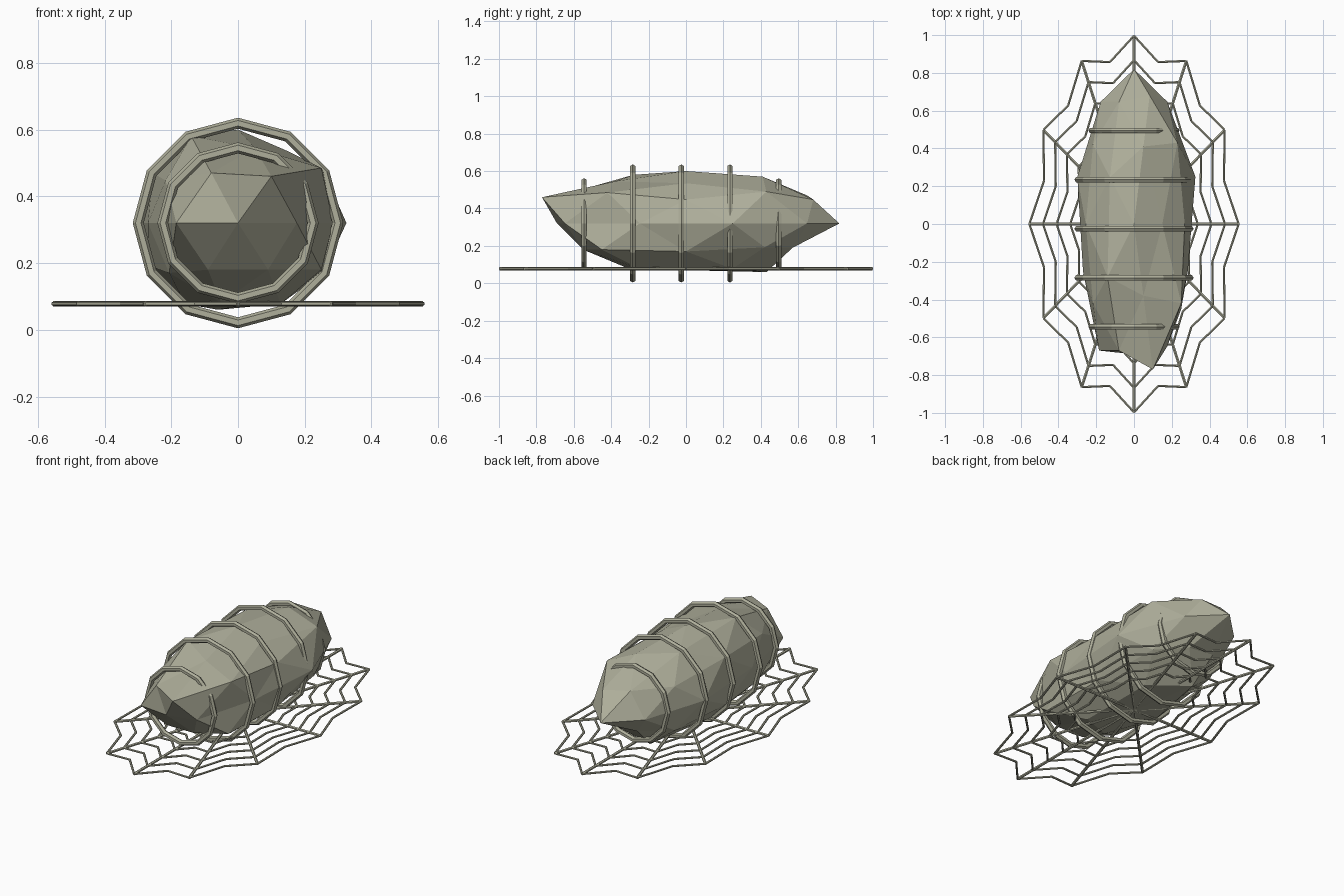
import bpy, bmesh, math
from mathutils import Vector

if "Cube" in bpy.data.objects:
    bpy.data.objects.remove(bpy.data.objects["Cube"])

mat = bpy.data.materials.new("grey_green_silk")
mat.diffuse_color = (0.43, 0.43, 0.33, 1)
mat.use_nodes = True
mat.node_tree.nodes["Principled BSDF"].inputs["Base Color"].default_value = mat.diffuse_color
CZ = 0.32  # height of the body axis


def make_object(name, bm):
    bmesh.ops.recalc_face_normals(bm, faces=bm.faces[:])
    me = bpy.data.meshes.new(name)
    bm.to_mesh(me)
    bm.free()
    me.materials.append(mat)
    ob = bpy.data.objects.new(name, me)
    bpy.context.collection.objects.link(ob)
    return ob


def strand(bm, a, b, r, sides=6):
    """Straight thin rod between two points."""
    a, b = Vector(a), Vector(b)
    d = b - a
    rot = d.to_track_quat('Z', 'Y').to_matrix().to_4x4()
    rot.translation = (a + b) / 2
    bmesh.ops.create_cone(bm, cap_ends=True, segments=sides, radius1=r, radius2=r,
                          depth=d.length, matrix=rot)


# Lumpy faceted cocoon: stretched icosphere with some corners pulled
bm = bmesh.new()
bmesh.ops.create_icosphere(bm, subdivisions=2, radius=1)
dirs = {v: v.co.normalized() for v in bm.verts}
for v in bm.verts:
    v.co = Vector((v.co.x * 0.3, v.co.y * 0.8, v.co.z * 0.285 + CZ))
pulls = [  # (direction on the sphere, corner position)
    ((.276, -.85, .447), (.10, -.77, .46)),
    ((0, -1, 0), (0, -.69, .32)),
    ((-.276, -.85, -.447), (-.09, -.55, .18)),
    ((.263, -.809, -.526), (.09, -.55, .18)),
    ((-.263, -.809, .526), (-.08, -.67, .47)),
    ((-.588, -.809, 0), (-.185, -.67, .32)),
    ((.688, -.5, .526), (.25, -.42, .485)),
    ((.688, .5, .526), (.23, .43, .49)),
    ((0, 1, 0), (0, .82, .32)),
    ((.951, .309, 0), (.325, .25, .32)),
    ((-.951, .309, 0), (-.30, .25, .32)),
    ((-.951, -.309, 0), (-.27, -.25, .32)),
    ((.526, 0, .851), (.15, 0, .535)),
    ((-.425, -.309, .851), (-.14, -.28, .58)),
    ((.162, -.5, .851), (.05, -.38, .545)),
    ((.162, .5, .851), (.05, .41, .57)),
    ((0, 0, 1), (0, 0, .60)),
    ((0, 0, -1), (0, 0, .07)),
    ((-.162, .5, -.851), (-.06, .43, .06)),
    ((-.162, -.5, -.851), (-.05, -.31, .08)),
    ((-.276, .85, -.447), (-.08, .58, .20)),
    ((.263, .809, -.526), (.08, .57, .19)),
    ((.7236, -.5257, -.447), (.25, -.45, .18)),
]
for d, p in pulls:
    v = min(dirs, key=lambda q: (dirs[q] - Vector(d)).length)
    v.co = Vector(p)
make_object("cocoon_body", bm)


# Twelve-sided thread hoops around the cocoon
def hoop(name, y, radius, minor=0.0165, n=12, m=6):
    bm = bmesh.new()
    rows = []
    for i in range(n):
        a = 2 * math.pi * i / n
        row = []
        for j in range(m):
            t = 2 * math.pi * j / m
            r = radius + minor * math.cos(t)
            row.append(bm.verts.new((r * math.cos(a), y + minor * math.sin(t),
                                     CZ + r * math.sin(a))))
        rows.append(row)
    for i in range(n):
        for j in range(m):
            p, q, k = rows[i], rows[(i + 1) % n], (j + 1) % m
            bm.faces.new((p[j], q[j], q[k], p[k]))
    make_object(name, bm)


for i, r in enumerate((0.225, 0.299, 0.299, 0.299, 0.225)):
    hoop(f"thread_hoop_{i + 1}", -0.545 + 0.26 * i, r)


# Flat oval web below the cocoon
def web_point(step, scale):
    """Point on the web oval; odd half-steps sag inwards."""
    a = math.pi * step / 12
    s = scale * (0.89 if step % 2 else 1)
    return (0.554 * s * math.cos(a), 0.997 * s * math.sin(a), 0.078)


bm = bmesh.new()
for k in range(6):
    strand(bm, web_point(2 * k, 1), web_point(2 * k + 12, 1), 0.0085)
make_object("web_spokes", bm)

bm = bmesh.new()
for ring in range(5):
    s = 1 - 0.13 * ring
    for k in range(24):
        strand(bm, web_point(k, s), web_point(k + 1, s), 0.0065)
make_object("web_rings", bm)
